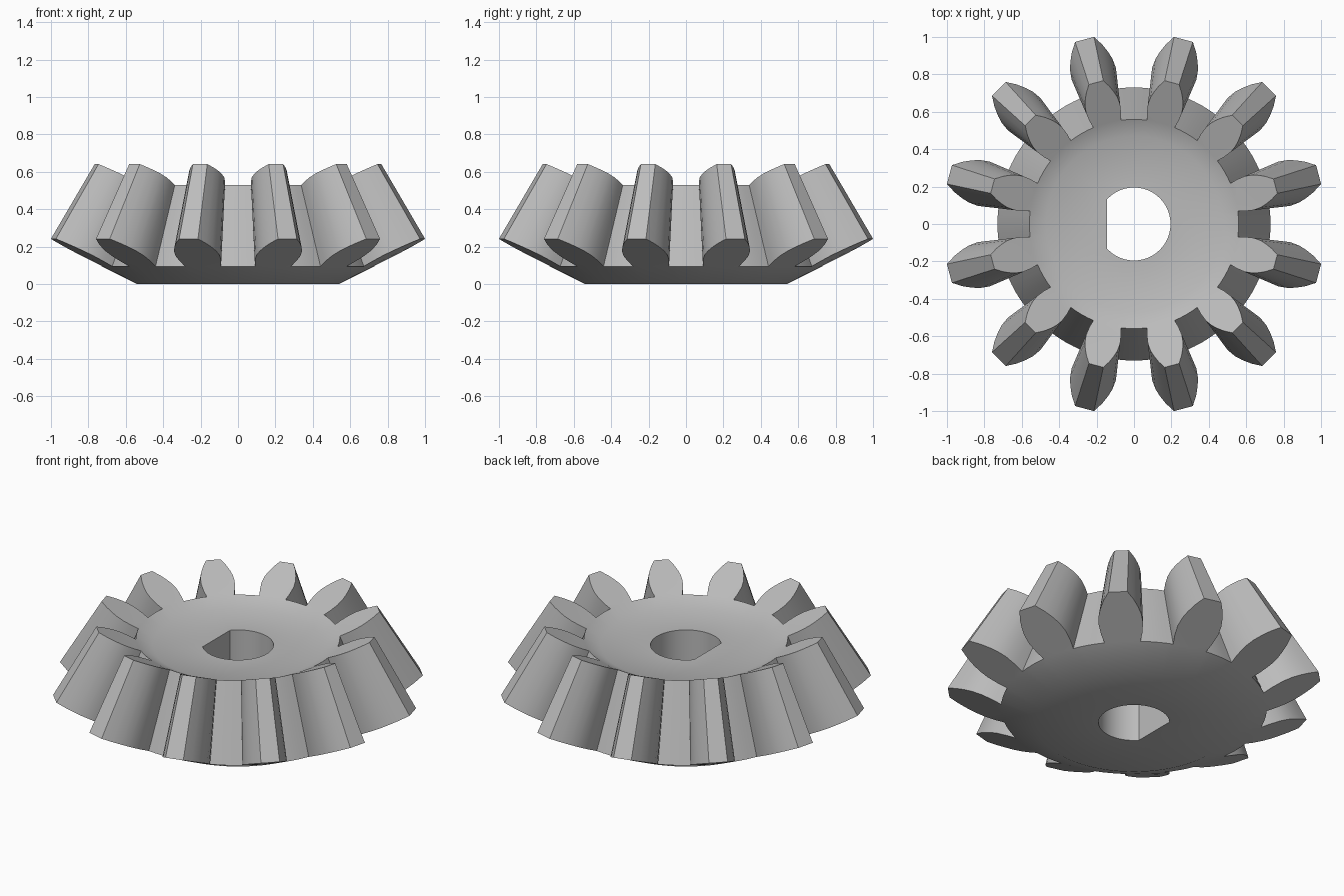
import bpy, bmesh
from math import sin, cos, pi, acos, radians

if "Cube" in bpy.data.objects:
    bpy.data.objects.remove(bpy.data.objects["Cube"])

TEETH = 12
APEX = 1.95        # height where all tooth lines meet
SHRINK = 0.766     # size of the small tooth end against the large one
ROOT, RIM, BORE, FLAT = 0.73, 0.54, 0.195, 0.145
# half outline of a tooth: radius, half width
FLANK = [(ROOT, 0.1), (0.78, 0.114), (0.84, 0.123), (0.89, 0.118),
         (0.93, 0.105), (0.975, 0.084), (1.023, 0.052)]
STEPS = 4

bm = bmesh.new()


def ring_vert(r, a, z):
    return bm.verts.new((r * cos(a), r * sin(a), z))


def bridge(loop_a, loop_b):
    n = len(loop_a)
    for i in range(n):
        j = (i + 1) % n
        bm.faces.new((loop_a[i], loop_a[j], loop_b[j], loop_b[i]))


def bore_point(a):
    # round hole with one flat side, corners snapped onto the outline
    corner = acos(-FLAT / BORE)
    for c in (corner, 2 * pi - corner):
        if abs(a - c) < radians(1.9):
            a = c
    r = min(BORE, FLAT / -cos(a)) if cos(a) < 0 else BORE
    return r, a


def toothed_end(scale):
    """Toothed outline on a cone; returns outline, root circle and tooth caps."""
    outline, root, caps = [], [], []

    def put(r, a):
        z = 0.5 * (r - RIM)
        return ring_vert(r * scale, a, APEX - scale * (APEX - z))

    half = FLANK[0][1] / ROOT
    pitch = 2 * pi / TEETH
    for k in range(TEETH):
        mid = (k + 0.5) * pitch
        base = [put(ROOT, mid + half * (2 * i / STEPS - 1)) for i in range(STEPS + 1)]
        left = [put(r, mid - w / r) for r, w in FLANK[1:]]
        right = [put(r, mid + w / r) for r, w in reversed(FLANK[1:])]
        gap = [put(ROOT, mid + half + (pitch - 2 * half) * i / STEPS) for i in range(1, STEPS)]
        outline += [base[0]] + left + right + [base[-1]] + gap
        root += base + gap
        caps.append(left + right + base[::-1])
    for cap in caps:
        bm.faces.new(cap)
    return outline, root


# teeth and root surface between the large and small ends
large, large_root = toothed_end(1.0)
small, small_root = toothed_end(SHRINK)
bridge(large, small)

# bottom, dished top and bore
angles = [(k + 0.5) * 2 * pi / TEETH for k in range(TEETH)]
half = FLANK[0][1] / ROOT
gap = 2 * pi / TEETH - 2 * half
angles = [m + half * (2 * i / STEPS - 1) for m in angles for i in range(STEPS + 1)]
full = []
for i, a in enumerate(angles):
    full.append(a)
    if i % (STEPS + 1) == STEPS:
        full += [a + gap * j / STEPS for j in range(1, STEPS)]

bores = []
for root, r, z in ((large_root, RIM, 0.0), (small_root, 0.47, 0.485)):
    edge = [ring_vert(r, a, z) for a in full]
    bore = [ring_vert(*bore_point(a), z) for a in full]
    bridge(root, edge)
    bridge(edge, bore)
    bores.append(bore)
bridge(*bores)

bmesh.ops.recalc_face_normals(bm, faces=bm.faces)
mesh = bpy.data.meshes.new("bevel_gear")
bm.to_mesh(mesh)
bm.free()
gear = bpy.data.objects.new("bevel_gear", mesh)
bpy.context.collection.objects.link(gear)

# plain grey metal
grey = bpy.data.materials.new("grey")
grey.use_nodes = True
colour = (0.5, 0.5, 0.5, 1)
grey.diffuse_color = colour
grey.node_tree.nodes["Principled BSDF"].inputs["Base Color"].default_value = colour
mesh.materials.append(grey)

bpy.context.view_layer.objects.active = gear
gear.select_set(True)
bpy.ops.object.shade_smooth_by_angle(angle=radians(28))
